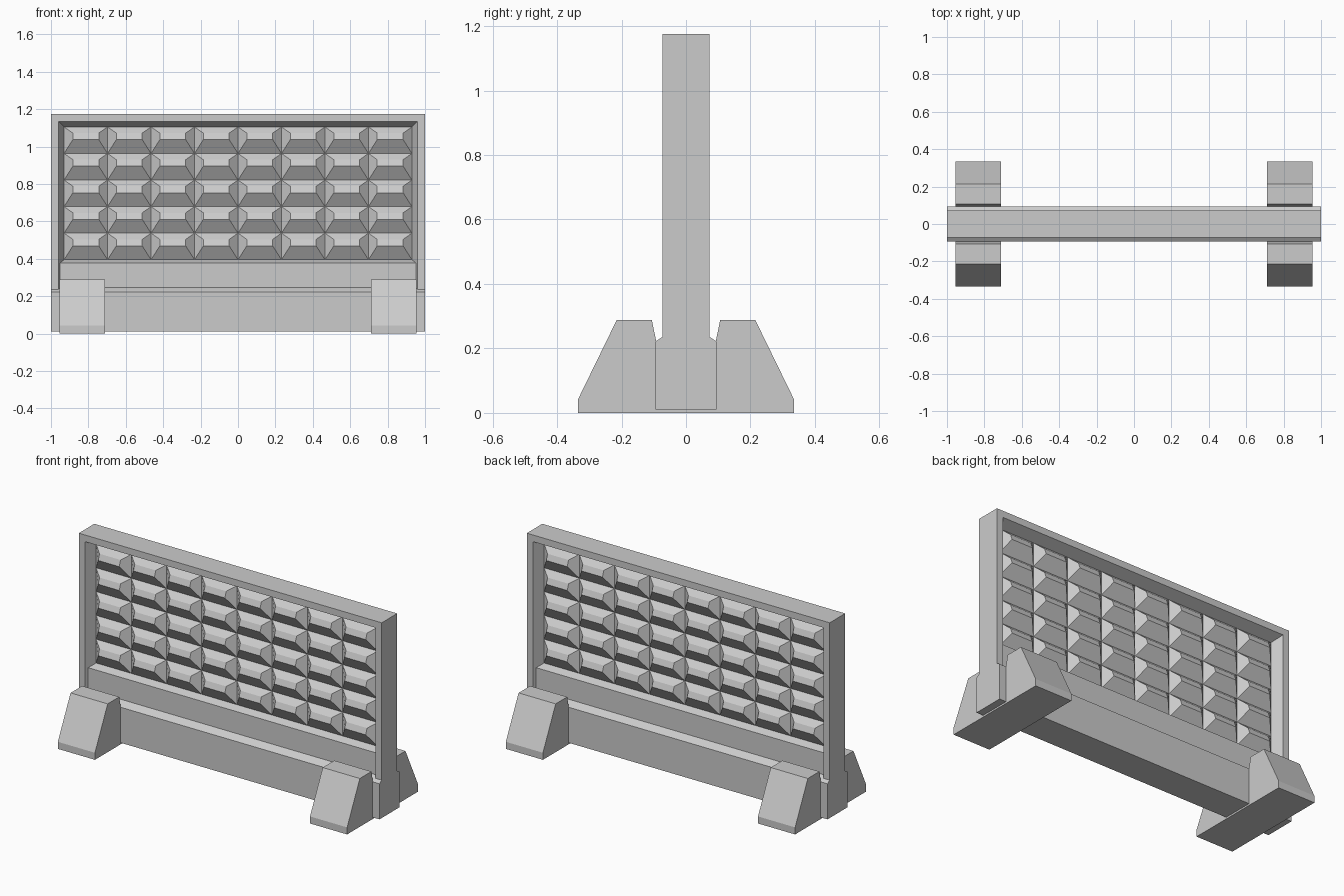
import bpy, bmesh

cube = bpy.data.objects.get("Cube")
if cube:
    bpy.data.objects.remove(cube, do_unlink=True)

concrete = bpy.data.materials.new("light_grey_concrete")
concrete.use_nodes = True
concrete.diffuse_color = (0.6, 0.6, 0.6, 1)
concrete.node_tree.nodes["Principled BSDF"].inputs["Base Color"].default_value = (0.6, 0.6, 0.6, 1)


def finish(name, bm, fix_normals=True):
    if fix_normals:
        bmesh.ops.recalc_face_normals(bm, faces=bm.faces)
    mesh = bpy.data.meshes.new(name)
    bm.to_mesh(mesh)
    bm.free()
    mesh.materials.append(concrete)
    ob = bpy.data.objects.new(name, mesh)
    bpy.context.collection.objects.link(ob)
    return ob


def prism(name, half, x0, x1):
    """Extrude a y-symmetric (y, z) profile along x; half runs bottom to top on the +y side."""
    profile = half + [(-y, z) for y, z in reversed(half)]
    bm = bmesh.new()
    face = bm.faces.new([bm.verts.new((x0, y, z)) for y, z in profile])
    new = bmesh.ops.extrude_face_region(bm, geom=[face])["geom"]
    verts = [v for v in new if isinstance(v, bmesh.types.BMVert)]
    bmesh.ops.translate(bm, verts=verts, vec=(x1 - x0, 0, 0))
    return finish(name, bm)


FRONT, CORE = 0.073, 0.01       # half thickness of the frame and of the panel core
LOW, TOP = 0.236, 1.175         # frame height range
CELL_X, CELL_TOP, CELL_LOW = 0.93, 1.105, 0.395

# Base beam and the recessed band above it with its sloped ledge
prism("base_beam", [(0.094, 0.01), (0.094, 0.222), (FRONT, LOW)], -1, 1)
prism("lower_band", [(0.07, 0.2), (FRONT, LOW), (0.054, 0.247),
                     (0.054, 0.378), (CORE, CELL_LOW)], -0.96, 0.96)

# Upper frame: an arch-shaped ring with splayed inner walls
bm = bmesh.new()
outer, inner, deep = (1, TOP), (0.96, 1.135), (CELL_X, CELL_TOP)
section = [(outer, -FRONT), (outer, FRONT), (inner, FRONT),
           (deep, CORE), (deep, -CORE), (inner, -FRONT)]
rings = []
for side, use_top in ((-1, False), (-1, True), (1, True), (1, False)):
    rings.append([bm.verts.new((side * x, y, z if use_top else LOW))
                  for (x, z), y in section])
for a, b in zip(rings, rings[1:]):
    for i in range(len(section)):
        j = (i + 1) % len(section)
        bm.faces.new((a[i], a[j], b[j], b[i]))
bm.faces.new(rings[0])
bm.faces.new(rings[-1])
finish("upper_frame", bm)

# Raised studs: one skewed frustum, arrayed over the panel and mirrored to the back
COLS, ROWS = 8, 5
w, h = 2 * CELL_X / COLS, (CELL_TOP - CELL_LOW) / ROWS
inset = 0.047
bm = bmesh.new()
x0, z0 = -CELL_X, CELL_LOW
rim = [bm.verts.new(p) for p in ((x0, -CORE, z0), (x0 + w, -CORE, z0),
                                 (x0 + w, -CORE, z0 + h), (x0, -CORE, z0 + h))]
tip_low, tip_high = (-0.057, z0 + 0.074), (-0.044, z0 + h - 0.033)
tip = [bm.verts.new((x, y, z)) for x, (y, z) in (
    (x0 + inset, tip_low), (x0 + w - inset, tip_low),
    (x0 + w - inset, tip_high), (x0 + inset, tip_high))]
bm.faces.new(tip)
for i in range(4):
    j = (i + 1) % 4
    bm.faces.new((rim[i], rim[j], tip[j], tip[i]))
studs = finish("panel_studs", bm, fix_normals=False)
for name, count, step in (("columns", COLS, (w, 0, 0)), ("rows", ROWS, (0, 0, h))):
    array = studs.modifiers.new(name, "ARRAY")
    array.count = count
    array.use_relative_offset = False
    array.use_constant_offset = True
    array.constant_offset_displace = step
mirror = studs.modifiers.new("back_side", "MIRROR")
mirror.use_axis = (False, True, False)
mirror.use_mirror_merge = False

# Slotted feet that hold the base beam
foot = [(0.335, 0), (0.335, 0.042), (0.215, 0.288), (0.106, 0.288),
        (0.092, 0.22), (0.092, 0.012)]
prism("right_foot", foot, -0.955, -0.71)
prism("left_foot", foot, 0.71, 0.955)
